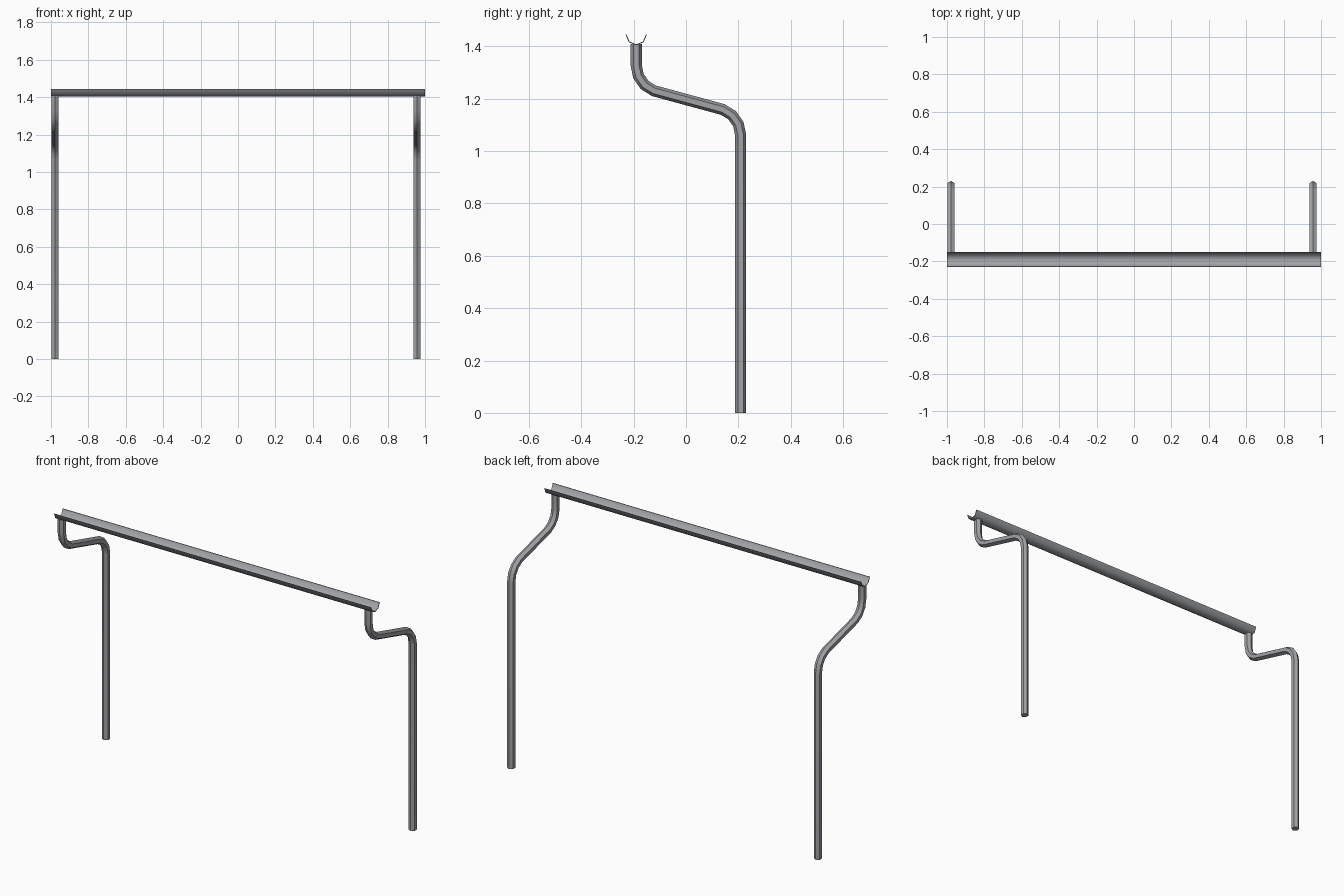
import bpy, bmesh, math
from mathutils import Vector

if "Cube" in bpy.data.objects:
    bpy.data.objects.remove(bpy.data.objects["Cube"])

metal = bpy.data.materials.new("grey metal")
metal.diffuse_color = (0.36, 0.37, 0.39, 1)
metal.use_nodes = True
metal.node_tree.nodes["Principled BSDF"].inputs["Base Color"].default_value = metal.diffuse_color


def make_object(name, bm, smooth_angle):
    bmesh.ops.recalc_face_normals(bm, faces=bm.faces)
    mesh = bpy.data.meshes.new(name)
    bm.to_mesh(mesh)
    bm.free()
    mesh.materials.append(metal)
    ob = bpy.data.objects.new(name, mesh)
    bpy.context.collection.objects.link(ob)
    bpy.ops.object.select_all(action='DESELECT')
    ob.select_set(True)
    bpy.context.view_layer.objects.active = ob
    bpy.ops.object.shade_smooth_by_angle(angle=math.radians(smooth_angle))
    return ob


def skin(bm, rings):
    """Bridge consecutive closed rings and cap both ends."""
    rings = [[bm.verts.new(p) for p in ring] for ring in rings]
    n = len(rings[0])
    for a, b in zip(rings, rings[1:]):
        for i in range(n):
            j = (i + 1) % n
            bm.faces.new((a[i], a[j], b[j], b[i]))
    bm.faces.new(rings[0])
    bm.faces.new(rings[-1])


# Support path in the yz plane: (y, z, direction angle from vertical)
BEND, STEPS, R = math.radians(70), 3, 0.103
Y0, Z0, Y1, Z1 = 0.2085, 1.062, -0.19, 1.327
path = [(Y0, 0, 0)]
for k in range(STEPS + 1):
    a = BEND * k / STEPS
    path.append((Y0 - R * (1 - math.cos(a)), Z0 + R * math.sin(a), a))
for k in range(STEPS, -1, -1):
    a = BEND * k / STEPS
    path.append((Y1 + R * (1 - math.cos(a)), Z1 - R * math.sin(a), a))
path.append((Y1, 1.409, 0))


# Hexagonal bent supports
def support(name, x):
    rings = []
    for y, z, a in path:
        side = Vector((0, math.cos(a), math.sin(a)))
        rings.append([Vector((x, y, z))
                      + 0.0215 * (side * math.cos(t) + Vector((1, 0, 0)) * math.sin(t))
                      for t in (math.pi / 3 * i for i in range(6))])
    bm = bmesh.new()
    skin(bm, rings)
    make_object(name, bm, 35)


support("left_support", -0.979)
support("right_support", 0.957)

# Open half-round trough resting on the supports
SEG = 4
angles = [math.pi + math.pi * i / SEG for i in range(SEG + 1)]
profile = [(0.0405 * math.cos(t), 0.0405 * math.sin(t)) for t in angles]
profile += [(0.0365 * math.cos(t), 0.0365 * math.sin(t)) for t in reversed(angles)]
bm = bmesh.new()
skin(bm, [[(x, Y1 + y, 1.4445 + z) for y, z in profile] for x in (-1, 1)])
make_object("trough_rail", bm, 50)
